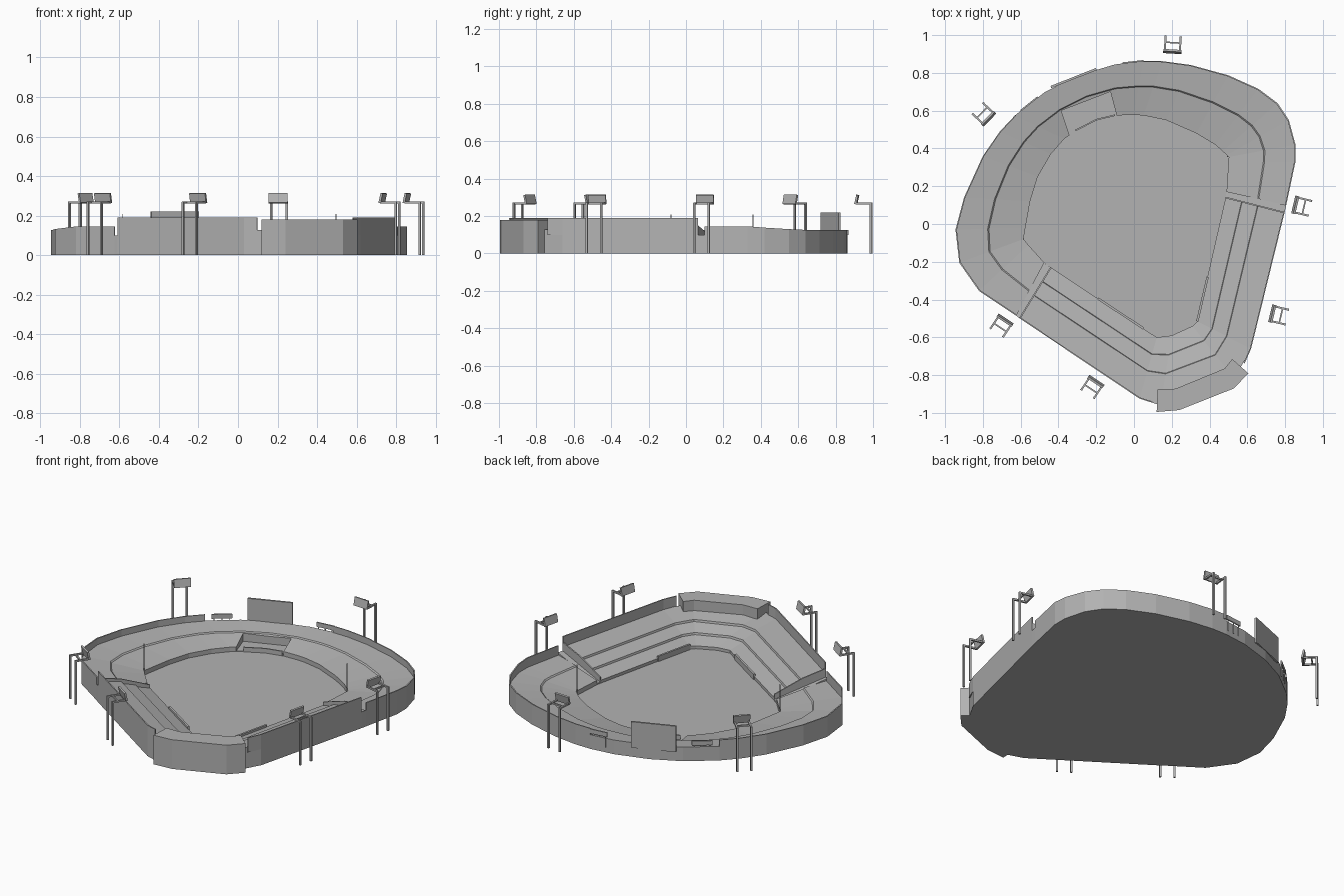
import bpy, bmesh, math
from mathutils import Vector

cube = bpy.data.objects.get("Cube")
if cube:
    bpy.data.objects.remove(cube, do_unlink=True)

grey = bpy.data.materials.new("plain_grey")
grey.use_nodes = True
grey.diffuse_color = (0.45, 0.45, 0.45, 1)
grey.node_tree.nodes["Principled BSDF"].inputs["Base Color"].default_value = (0.45, 0.45, 0.45, 1)


def finish(name, bm):
    bmesh.ops.recalc_face_normals(bm, faces=bm.faces)
    mesh = bpy.data.meshes.new(name)
    bm.to_mesh(mesh)
    bm.free()
    mesh.materials.append(grey)
    ob = bpy.data.objects.new(name, mesh)
    bpy.context.collection.objects.link(ob)
    return ob


def loft(name, pairs, section):
    """Sweep a closed section of (t, z) along pairs of inner and outer points."""
    bm = bmesh.new()
    rings = []
    for i, (a, b) in enumerate(pairs):
        a, b = Vector(a), Vector(b)
        prof = section(i) if callable(section) else section
        rings.append([bm.verts.new((*a.lerp(b, t), z)) for t, z in prof])
    n = len(rings[0])
    for r, s in zip(rings, rings[1:]):
        for k in range(n):
            m = (k + 1) % n
            bm.faces.new((r[k], r[m], s[m], s[k]))
    bm.faces.new(rings[0])
    bm.faces.new(rings[-1][::-1])
    return finish(name, bm)


def prism(name, points, z0, z1):
    bm = bmesh.new()
    low = [bm.verts.new((x, y, z0)) for x, y in points]
    top = [bm.verts.new((x, y, z1)) for x, y in points]
    bm.faces.new(low[::-1])
    bm.faces.new(top)
    for k in range(len(points)):
        m = (k + 1) % len(points)
        bm.faces.new((low[k], low[m], top[m], top[k]))
    return finish(name, bm)


def plate(name, a, b, z0, z1, thick=0.012):
    """Upright plate standing between two plan points."""
    a, b = Vector(a), Vector(b)
    d = (b - a).normalized() * thick / 2
    s = Vector((-d.y, d.x))
    return prism(name, [a - s, b - s, b + s, a + s], z0, z1)


# Plan: (inner, outer) points of the outfield terrace, clockwise from the left foul corner
outfield = [
    ((-.475, -.205), (-.625, -.485)), ((-.56, -.11), (-.82, -.355)),
    ((-.585, -.08), (-.925, -.205)), ((-.575, -.02), (-.945, -.03)),
    ((-.55, .12), (-.90, .14)), ((-.51, .25), (-.80, .36)),
    ((-.44, .37), (-.71, .49)), ((-.37, .45), (-.63, .575)),
    ((-.30, .50), (-.47, .70)), ((-.20, .55), (-.30, .785)),
    ((-.10, .575), (-.10, .845)), ((.0, .577), (.05, .863)),
    ((.05, .575), (.15, .862)), ((.17, .55), (.30, .842)),
    ((.33, .48), (.50, .787)), ((.43, .42), (.66, .715)),
    ((.47, .385), (.76, .64)), ((.49, .365), (.82, .55)),
    ((.502, .355), (.855, .42)), ((.50, .33), (.855, .33)),
    ((.49, .17), (.806, .10))]

# Plan: infield stands from the left end, around home plate, to the right end
infield = [
    ((-.44, -.23), (-.605, -.50)), ((.12, -.60), (.03, -.925)),
    ((.20, -.59), (.14, -.96)), ((.31, -.54), (.53, -.82)),
    ((.335, -.515), (.62, -.66)), ((.485, .14), (.797, .06))]

# Ground slab with the playing field on top
prism("field", [b for a, b in outfield[::-1]] + [b for a, b in infield], 0, .012)

# Outfield terrace with a shallow walkway step
terrace = loft("outfield_terrace", outfield,
               [(0, .004), (0, .04), (.52, .066), (.54, .073), (1, .087), (1, .004)])

# Bullpen pocket sunk into the terrace
cutter = prism("bullpen_cutter", [(-.385, .60), (-.125, .70), (-.085, .55), (-.335, .45)], .015, .4)
cutter.hide_render = True
cut = terrace.modifiers.new("bullpen", "BOOLEAN")
cut.operation = "DIFFERENCE"
cut.object = cutter
bpy.context.view_layer.objects.active = terrace
bpy.ops.object.modifier_apply(modifier="bullpen")
bpy.data.objects.remove(cutter, do_unlink=True)
plate("bullpen_fence_left", (-.31, .495), (-.20, .552), .01, .04, .008)
plate("bullpen_fence_right", (-.20, .552), (-.10, .576), .01, .04, .008)

# Outfield perimeter wall, open behind the scoreboard
heights = [.145, .145, .132] + [.126] * 14 + [.13, .138, .145, .145]


def wall_section(start):
    return lambda i: [(.98, .07), (.98, heights[start + i]), (1, heights[start + i]), (1, .07)]


loft("outfield_wall_left", outfield[:8], wall_section(0))
loft("outfield_wall_right", outfield[11:], wall_section(11))

# Infield stands in three tiers, with a tall rear wall
loft("infield_stands", infield,
     [(0, .004), (0, .03), (.27, .054), (.28, .066), (.54, .09), (.55, .102),
      (1, .128), (1, .004)])
rear = [(.98, .1), (.98, .19), (1, .19), (1, .1)]
left_end = Vector(infield[1][0]).lerp(Vector(infield[2][0]), .6)
left_rear = Vector(infield[1][1]).lerp(Vector(infield[2][1]), .6)
loft("rear_wall_left", infield[:2] + [(left_end, left_rear)], rear)
loft("rear_wall_right", [((.33, -.52), (.585, -.74))] + infield[4:], rear)

# Sunken aisles and end fins between the stands and the terrace
for side, stand, corner in (("left", infield[0], outfield[0]), ("right", infield[-1], outfield[-1])):
    loft("aisle_" + side, [stand, corner], [(0, .004), (0, .02), (1, .1), (1, .004)])
    a, b = (Vector(p) for p in stand)
    s = (b - a).orthogonal().normalized() * .004
    loft("end_fin_" + side, [(a - s, b - s), (a + s, b + s)],
         [(0, .01), (0, .05), (.55, .118), (.98, .15), (.98, .19), (1, .19), (1, .01)])

# Press building behind home plate
prism("press_building",
      [(.12, -.995), (.24, -.985), (.53, -.87), (.605, -.79), (.52, -.715),
       (.48, -.765), (.22, -.872), (.125, -.875)], 0, .18)

# Dugout fronts
plate("dugout_right", (.335, -.515), (.39, -.28), .01, .045)
plate("dugout_left", (.05, -.553), (-.19, -.395), .01, .045)

# Main scoreboard and two small boards on posts
plate("scoreboard", (-.44, .725), (-.20, .82), .06, .22)
for side, a, b in (("left", (-.60, .60), (-.51, .672)), ("right", (-.06, .852), (.05, .864))):
    plate("small_board_" + side, a, b, .098, .125, .008)
    a, b = Vector(a), Vector(b)
    for k in range(3):
        p = a.lerp(b, .1 + .38 * k)
        q = a.lerp(b, .14 + .38 * k)
        plate("board_post_%s_%d" % (side, k), p, q, .03, .1, .004)

# Foul poles
for side, (x, y) in (("left", (-.585, -.08)), ("right", (.495, .358))):
    plate("foul_pole_" + side, (x - .002, y), (x + .002, y), .01, .207, .004)


# Floodlight towers: two posts outside, arms reaching in, tilted lamp panel
def tower(name, cx, cy, out):
    out = Vector(out).normalized()
    side = Vector((-out.y, out.x))
    at = lambda r, s: Vector((cx, cy)) + out * r + side * s
    for k, s in enumerate((-.04, .04)):
        plate("%s_post_%d" % (name, k), at(.034, s), at(.045, s), 0, .27, .011)
        plate("%s_arm_%d" % (name, k), at(-.035, s), at(.045, s), .262, .272, .01)
    plate(name + "_brace", at(.01, -.04), at(.01, .04), .262, .272, .008)
    loft(name + "_lamp_panel", [(at(-.048, -.048), at(-.026, -.048)), (at(-.048, .048), at(-.026, .048))],
         [(0, .265), (.5, .314), (1, .312), (.5, .262)])


right_out, left_out = (.97, -.23), (-.55, -.83)
towers = [(.205, .95, (.06, 1)), (-.797, .583, (-.72, .69)), (-.703, -.54, left_out),
          (-.222, -.865, left_out), (.768, -.483, right_out), (.89, .093, right_out)]
for i, spec in enumerate(towers):
    tower("floodlight_%d" % (i + 1), *spec)
